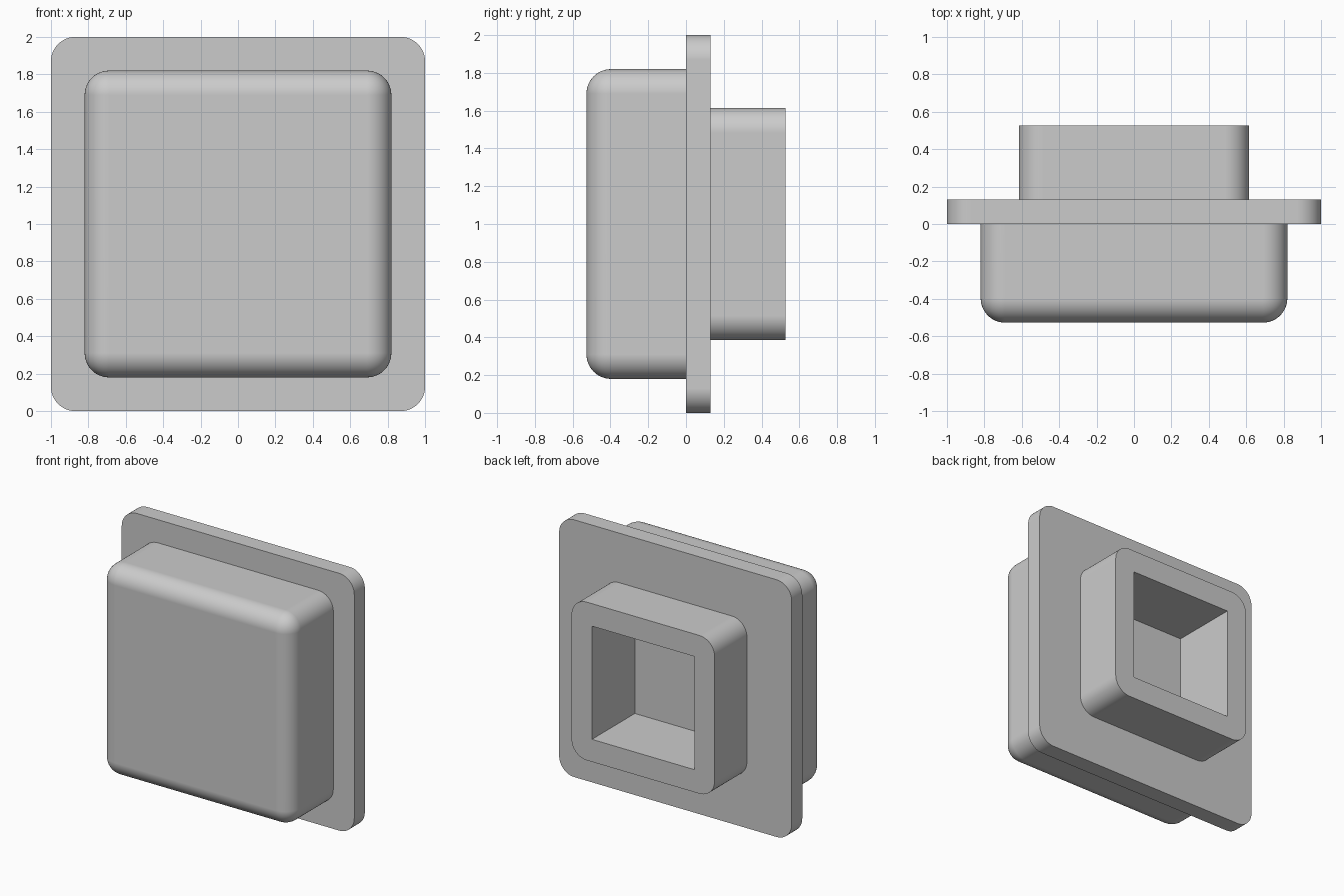
import bpy
import bmesh
import math

default = bpy.data.objects.get("Cube")
if default:
    bpy.data.objects.remove(default, do_unlink=True)

MID_Z = 1.0      # height of the common axis
RADIUS = 0.13    # shared fillet radius

grey = bpy.data.materials.new("light_grey")
grey.use_nodes = True
colour = (0.6, 0.6, 0.6, 1.0)
grey.diffuse_color = colour
grey.node_tree.nodes["Principled BSDF"].inputs["Base Color"].default_value = colour


def block(name, half, y0, y1, rounded=None):
    """Square block from y0 to y1; rounded(edge) picks the filleted edges."""
    bm = bmesh.new()
    bmesh.ops.create_cube(bm, size=1)
    for v in bm.verts:
        v.co.x *= 2 * half
        v.co.z = MID_Z + v.co.z * 2 * half
        v.co.y = y0 if v.co.y < 0 else y1
    if rounded:
        edges = [e for e in bm.edges if rounded(e, y1)]
        bmesh.ops.bevel(bm, geom=edges, offset=RADIUS, segments=12,
                        profile=0.5, affect='EDGES')
    bmesh.ops.recalc_face_normals(bm, faces=bm.faces)
    mesh = bpy.data.meshes.new(name)
    bm.to_mesh(mesh)
    bm.free()
    mesh.materials.append(grey)
    obj = bpy.data.objects.new(name, mesh)
    bpy.context.collection.objects.link(obj)
    return obj


def depth_edges(edge, back):
    return abs(edge.verts[0].co.y - edge.verts[1].co.y) > 1e-4


def all_but_back(edge, back):
    return any(abs(v.co.y - back) > 1e-4 for v in edge.verts)


# Pillow-edged cap in front, flange behind it, square socket at the back
cap = block("cap", 0.82, -0.527, 0.0, all_but_back)
flange = block("flange", 1.0, 0.0, 0.13, depth_edges)
socket = block("socket", 0.615, 0.13, 0.527, depth_edges)

# Square opening through socket and flange; the cap closes its far end
cutter = block("opening_cutter", 0.44, -0.1, 0.7)
cutter.hide_render = True
for part in (flange, socket):
    cut = part.modifiers.new("opening", 'BOOLEAN')
    cut.operation = 'DIFFERENCE'
    cut.solver = 'EXACT'
    cut.object = cutter
    bpy.context.view_layer.objects.active = part
    bpy.ops.object.modifier_apply(modifier=cut.name)
bpy.data.objects.remove(cutter, do_unlink=True)

# Smooth fillets with crisp edges
for part in (cap, flange, socket):
    bpy.ops.object.select_all(action='DESELECT')
    part.select_set(True)
    bpy.context.view_layer.objects.active = part
    bpy.ops.object.shade_smooth_by_angle(angle=math.radians(30))
    weighted = part.modifiers.new("clean_normals", 'WEIGHTED_NORMAL')
    weighted.keep_sharp = True
